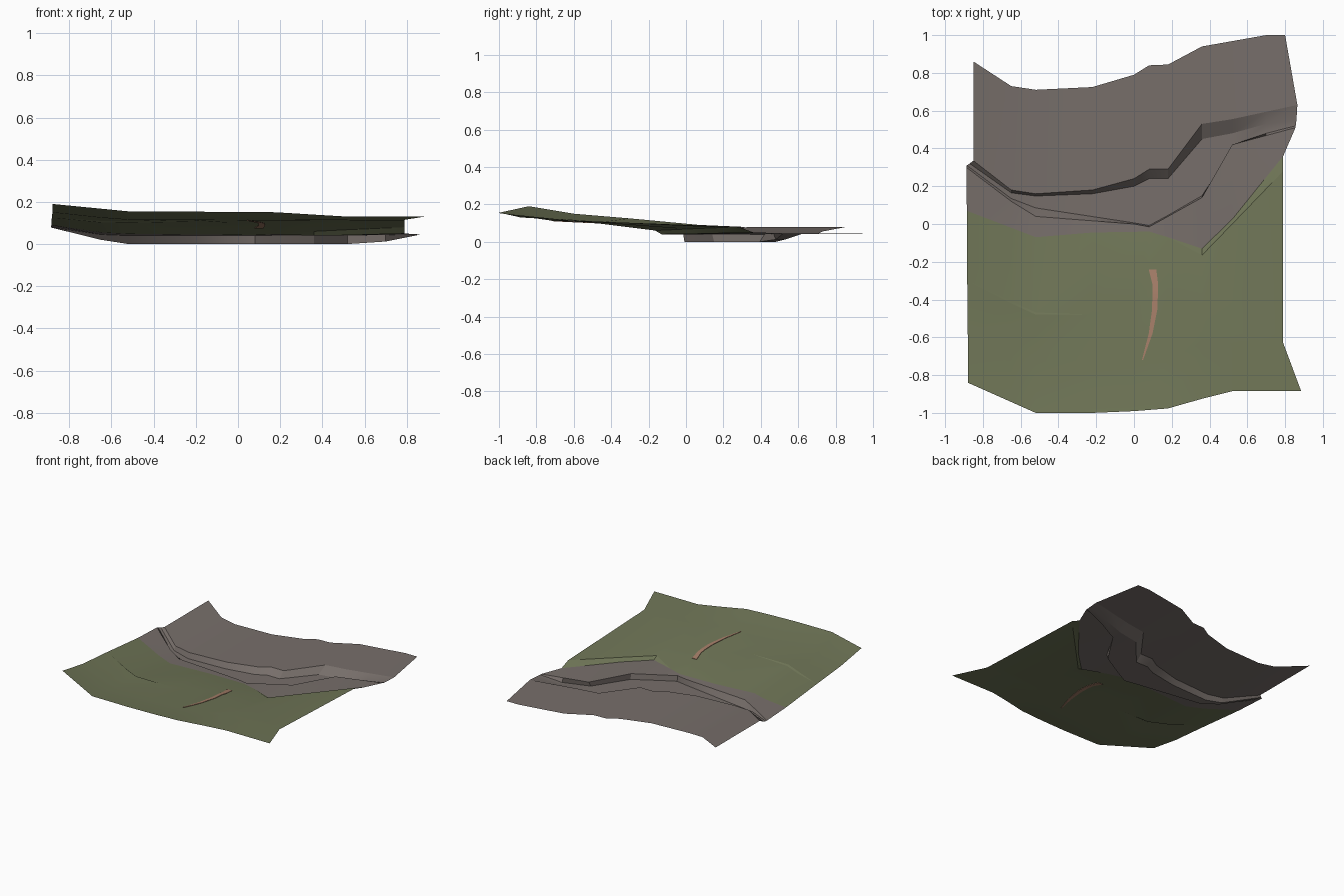
import bpy
import bmesh
from mathutils import Vector
from mathutils.bvhtree import BVHTree

if "Cube" in bpy.data.objects:
    bpy.data.objects.remove(bpy.data.objects["Cube"], do_unlink=True)


def make_material(name, red, green, blue):
    material = bpy.data.materials.new(name)
    material.use_nodes = True
    colour = (red, green, blue, 1)
    material.diffuse_color = colour
    material.node_tree.nodes["Principled BSDF"].inputs["Base Color"].default_value = colour
    return material


grass = make_material("moss green", .16, .18, .095)
rock = make_material("grey brown", .185, .158, .145)
clay = make_material("salmon clay", .38, .21, .14)

# Shared cross-stations between the two ragged side edges
STATIONS = (-.65, -.52, -.22, 0, .08, .18, .36, .52, .7)


def sample_row(points):
    """Resample a contour line at the shared stations, keeping its own ends."""
    points = [Vector(point) for point in points]
    row = [points[0]]
    for station in STATIONS:
        for start, end in zip(points, points[1:]):
            if start.x <= station <= end.x:
                factor = (station - start.x) / (end.x - start.x)
                row.append(start.lerp(end, factor))
                break
    row.append(points[-1])
    return row


def finish_object(name, mesh_data, material):
    """Turn a bmesh into a named object with one colour and sharp creases."""
    mesh = bpy.data.meshes.new(name)
    mesh_data.to_mesh(mesh)
    mesh_data.free()
    mesh.materials.append(material)
    result = bpy.data.objects.new(name, mesh)
    bpy.context.collection.objects.link(result)
    bpy.ops.object.select_all(action="DESELECT")
    result.select_set(True)
    bpy.context.view_layer.objects.active = result
    bpy.ops.object.shade_smooth_by_angle(angle=.4)
    return result


def loft_mesh(rows):
    """Bridge neighbouring contour lines with strips facing upwards."""
    mesh_data = bmesh.new()
    grid = [[mesh_data.verts.new(point) for point in row] for row in rows]
    for near, far in zip(grid, grid[1:]):
        for index in range(len(near) - 1):
            mesh_data.faces.new((near[index], near[index + 1], far[index + 1], far[index]))
    bmesh.ops.remove_doubles(mesh_data, verts=mesh_data.verts, dist=.0005)
    return mesh_data


# Meadow contours, from the front edge towards the stream
front_edge = sample_row([
    (-.88, -.84, .19), (-.52, -1, .155), (-.12, -1, .153),
    (.26, -.97, .15), (.45, -.885, .13), (.885, -.885, .13)])
slope_foot = sample_row([
    (-.88, -.6, .15), (-.65, -.7, .125), (-.52, -.73, .115),
    (.18, -.71, .112), (.36, -.63, .115), (.79, -.63, .115)])
terrace = sample_row([
    (-.883, -.3, .125), (-.65, -.42, .11), (-.52, -.48, .108), (-.22, -.48, .106),
    (.08, -.35, .095), (.18, -.4, .1), (.36, -.58, .112), (.79, -.58, .112)])
meadow_lip = sample_row([
    (-.885, .07, .09), (-.65, -.02, .055), (-.52, -.07, .048), (-.22, -.045, .045),
    (.08, -.04, .043), (.18, -.07, .045), (.36, -.165, .06), (.52, 0, .068), (.79, .28, .08)])
meadow_foot = sample_row([
    (-.885, .07, .09), (-.65, -.02, .055), (-.52, -.07, .048), (-.22, -.045, .045),
    (.08, -.04, .043), (.18, -.07, .045), (.36, -.13, .04), (.52, .025, .042), (.79, .36, .05)])

# Little turf step on the left part of the terrace
turf_step = [point.copy() for point in terrace]
for point in turf_step[1:3]:
    point += Vector((0, .012, -.008))

# Stream contours: shelf edge, both sides of the bed, and the far bank
shelf_edge = sample_row([
    (-.888, .3, .08), (-.65, .12, .045), (-.52, .04, .04), (0, 0, .04),
    (.08, -.015, .04), (.18, .04, .04), (.36, .14, .04), (.52, .42, .04), (.855, .51, .046)])
bed_near = sample_row([
    (-.885, .31, .078), (-.65, .135, .02), (-.52, .085, 0), (0, .006, 0),
    (.08, -.008, 0), (.18, .046, 0), (.36, .15, 0), (.54, .425, 0),
    (.7, .48, .012), (.856, .52, .044)])
bed_far = sample_row([
    (-.87, .32, .076), (-.65, .165, .02), (-.52, .148, 0), (-.22, .16, 0), (0, .2, 0),
    (.08, .24, 0), (.18, .24, 0), (.36, .45, 0), (.52, .48, 0),
    (.7, .53, .012), (.86, .55, .044)])
far_bank = sample_row([
    (-.85, .335, .08), (-.65, .18, .05), (-.52, .16, .042), (-.22, .18, .042), (0, .24, .042),
    (.08, .29, .042), (.18, .29, .042), (.36, .53, .042), (.52, .555, .042), (.865, .63, .045)])
back_edge = sample_row([
    (-.85, .86, .08), (-.65, .73, .055), (-.53, .71, .045), (-.22, .725, .043), (0, .79, .043),
    (.08, .84, .043), (.2, .845, .043), (.36, .94, .043), (.7, 1, .043), (.8, 1, .043)])

# Ground sheets
meadow_mesh = loft_mesh([front_edge, slope_foot, terrace, turf_step, meadow_lip, meadow_foot])
meadow_surface = BVHTree.FromBMesh(meadow_mesh)
finish_object("meadow", meadow_mesh, grass)
finish_object("stream_shelf", loft_mesh([meadow_foot, shelf_edge]), rock)
finish_object("stream_bed", loft_mesh([shelf_edge, bed_near, bed_far, far_bank]), rock)
finish_object("far_bank", loft_mesh([far_bank, back_edge]), rock)

# Clay footpath: a tapering thin plate draped over the meadow
PATH = [(.098, -.24, .02), (.113, -.32, .015), (.11, -.45, .014),
        (.088, -.58, .01), (.045, -.72, .003)]
STEPS = 5
centres = []
for start, end in zip(PATH, PATH[1:]):
    centres += [Vector(start).lerp(Vector(end), step / STEPS) for step in range(STEPS)]
centres.append(Vector(PATH[-1]))


def drape(x, y, lift):
    hit = meadow_surface.ray_cast(Vector((x, y, 1)), Vector((0, 0, -1)))[0]
    return Vector((x, y, hit.z + lift))


path_mesh = bmesh.new()
rings = []
for x, y, half in centres:
    corners = [(x - half, -.003), (x + half, -.003), (x + half, .003), (x - half, .003)]
    rings.append([path_mesh.verts.new(drape(side, y, lift)) for side, lift in corners])
for ring, following in zip(rings, rings[1:]):
    for index in range(4):
        after = (index + 1) % 4
        path_mesh.faces.new((ring[index], ring[after], following[after], following[index]))
path_mesh.faces.new(rings[0])
path_mesh.faces.new(rings[-1])
bmesh.ops.recalc_face_normals(path_mesh, faces=path_mesh.faces)
finish_object("footpath", path_mesh, clay)
